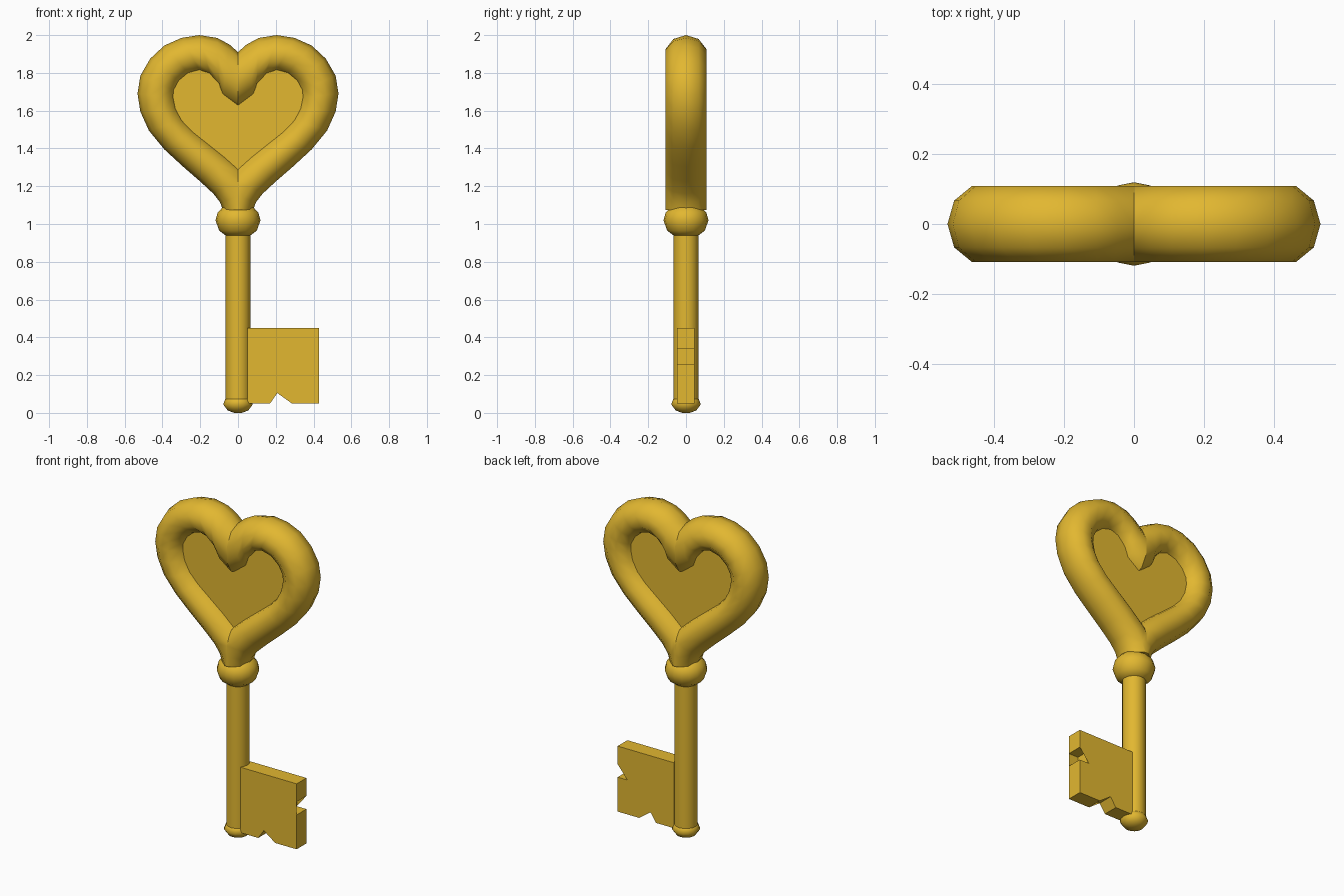
import bpy, bmesh, math

cube = bpy.data.objects.get("Cube")
if cube:
    bpy.data.objects.remove(cube, do_unlink=True)

gold = bpy.data.materials.new("gold")
gold.use_nodes = True
gold.diffuse_color = (0.76, 0.475, 0.03, 1)
gold.node_tree.nodes["Principled BSDF"].inputs["Base Color"].default_value = gold.diffuse_color


def finish(name, bm, smooth=None, recalc=True):
    if recalc:
        bmesh.ops.recalc_face_normals(bm, faces=bm.faces)
    mesh = bpy.data.meshes.new(name)
    bm.to_mesh(mesh)
    bm.free()
    mesh.materials.append(gold)
    obj = bpy.data.objects.new(name, mesh)
    bpy.context.collection.objects.link(obj)
    if smooth:
        bpy.ops.object.select_all(action='DESELECT')
        obj.select_set(True)
        bpy.context.view_layer.objects.active = obj
        bpy.ops.object.shade_smooth_by_angle(angle=math.radians(smooth))
    return obj


def bridge(bm, a, b):
    for i in range(len(a)):
        j = (i + 1) % len(a)
        bm.faces.new((a[i], a[j], b[j], b[i]))


def lathe(name, profile, sides=16):
    bm = bmesh.new()
    rings = [[bm.verts.new((r * math.cos(math.tau * i / sides),
                            r * math.sin(math.tau * i / sides), z))
              for i in range(sides)] for r, z in profile]
    for a, b in zip(rings, rings[1:]):
        bridge(bm, a, b)
    bm.faces.new(rings[0])
    bm.faces.new(rings[-1])
    return finish(name, bm, 60)


def plate(name, outline, y_front, y_back, skip_front=(), skip_back=()):
    """Extruded outline; a cap may skip corners and so cover part of a notch."""
    bm = bmesh.new()
    front, back = ([bm.verts.new((x, y, z)) for x, z in outline] for y in (y_front, y_back))
    bridge(bm, front, back)
    caps = [bm.faces.new([v for v, p in zip(ring, outline) if p not in skip])
            for ring, skip in ((front, skip_front), (back, skip_back))]
    bm.normal_update()
    bmesh.ops.triangulate(bm, faces=caps)
    return finish(name, bm)


# Stem, end knob and collar
lathe("stem", [(0.066, 0.04), (0.066, 1.0)])
lathe("end_knob", [(0.02, 0), (0.055, 0.013), (0.078, 0.045), (0.068, 0.072), (0.05, 0.085)])
lathe("collar", [(0.06, 0.935), (0.1, 0.965), (0.119, 1.02), (0.108, 1.06),
                 (0.08, 1.09), (0.04, 1.1)])

# Heart tube: outer x, z and inner x, z of each cross-section of one half
sections = [
    (0, 1.91, 0, 1.63), (0.045, 1.95, 0.08, 1.69), (0.11, 1.985, 0.1, 1.745),
    (0.205, 2.0, 0.15, 1.80), (0.30, 1.985, 0.205, 1.818), (0.39, 1.945, 0.265, 1.802),
    (0.465, 1.875, 0.315, 1.76), (0.517, 1.785, 0.342, 1.71), (0.532, 1.69, 0.345, 1.67),
    (0.517, 1.595, 0.333, 1.61), (0.472, 1.495, 0.30, 1.548), (0.39, 1.395, 0.245, 1.49),
    (0.29, 1.303, 0.17, 1.43), (0.2, 1.225, 0.07, 1.35), (0.13, 1.16, -0.03, 1.26),
    (0.095, 1.115, -0.08, 1.17), (0.08, 1.075, -0.1, 1.075)]
SIDES, DEPTH, OVERLAP = 10, 0.1135, 0.07
bm = bmesh.new()
rings = []
for ox, oz, ix, iz in sections:
    ring = []
    for i in range(SIDES):
        t = math.tau * i / SIDES
        f = 1 - (1 + OVERLAP) * (1 - math.cos(t)) / 2
        ring.append(bm.verts.new((ix + (ox - ix) * f, DEPTH * math.sin(t), iz + (oz - iz) * f)))
    rings.append(ring)
for a, b in zip(rings, rings[1:]):
    bridge(bm, a, b)
bm.faces.new(rings[-1])
bmesh.ops.recalc_face_normals(bm, faces=bm.faces)
bmesh.ops.bisect_plane(bm, geom=bm.verts[:] + bm.edges[:] + bm.faces[:], dist=1e-5,
                       plane_co=(0, 0, 0), plane_no=(1, 0, 0), clear_inner=True)
tube = finish("heart_tube", bm, 60, recalc=False)
mirror = tube.modifiers.new("mirror", 'MIRROR')
mirror.use_mirror_merge = False

# Panel filling the heart, its rim buried in the tube
half = [((ox + ix) / 2, (oz + iz) / 2) for ox, oz, ix, iz in sections[:-3]] + [(0, 1.18)]
plate("heart_panel", half + [(-x, z) for x, z in reversed(half[1:-1])], -0.042, 0.042)

# Bit with a slot in its lower edge and one in its outer edge
roof, low, high = (0.285, 0.105), (0.365, 0.26), (0.365, 0.34)
outline = [(0.05, 0.05), (0.17, 0.05), (0.208, 0.105), roof, (0.285, 0.05), (0.43, 0.05),
           (0.43, 0.26), low, high, (0.43, 0.34), (0.43, 0.45), (0.05, 0.45)]
plate("key_bit", outline, -0.048, 0.046, (roof, low, high), (roof, high))
